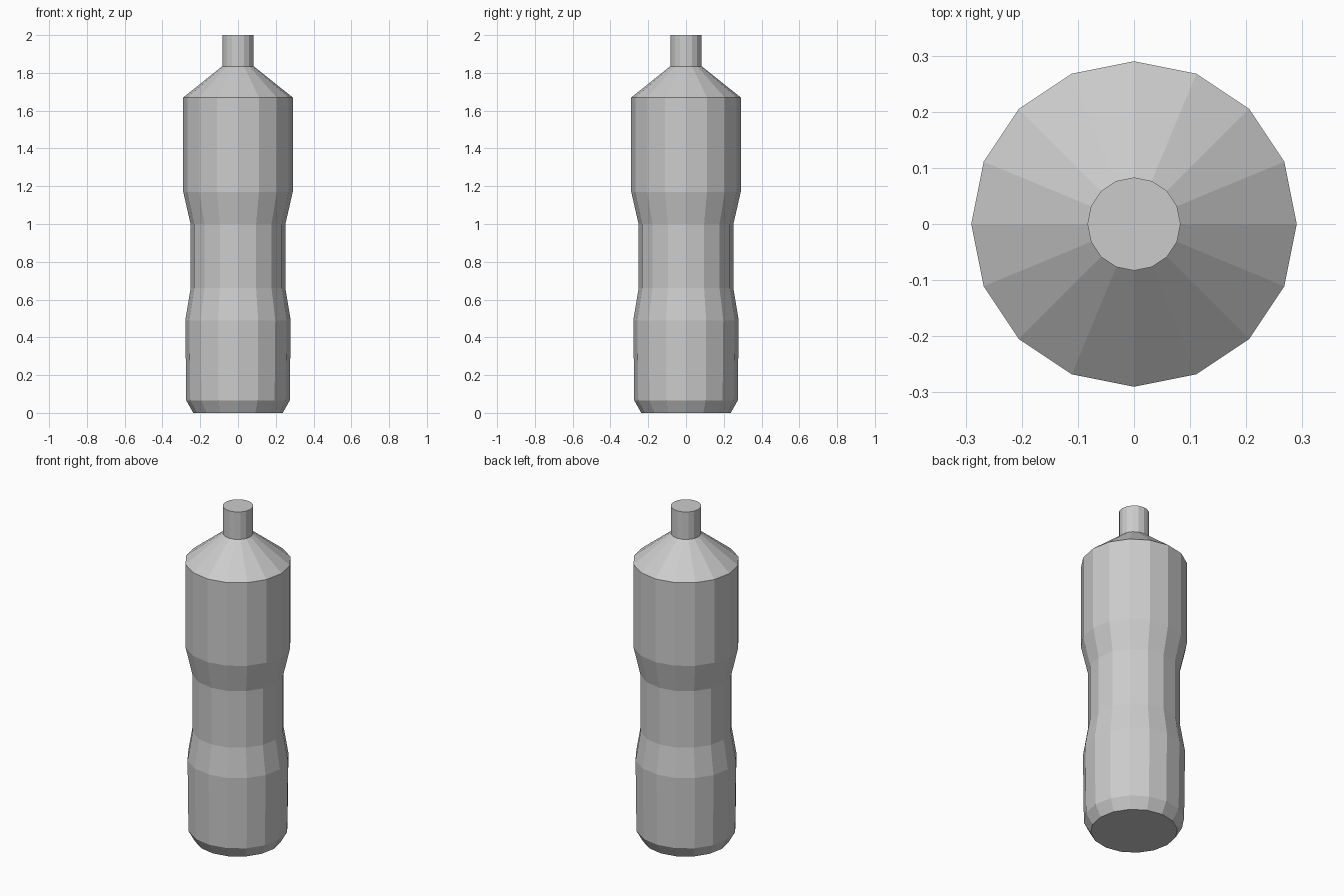
import bpy
import bmesh
from math import cos, sin, tau

SIDES = 16

# Remove the default cube
cube = bpy.data.objects.get("Cube")
if cube:
    bpy.data.objects.remove(cube, do_unlink=True)


def make_material(name, colour):
    mat = bpy.data.materials.new(name)
    mat.use_nodes = True
    mat.diffuse_color = colour
    mat.node_tree.nodes["Principled BSDF"].inputs["Base Color"].default_value = colour
    return mat


def lathe(name, profile, mat):
    """Revolve (radius, height) points around z into a closed, flat-faced solid."""
    bm = bmesh.new()
    rings = []
    for radius, z in profile:
        angles = [tau * i / SIDES for i in range(SIDES)]
        rings.append([bm.verts.new((radius * cos(a), radius * sin(a), z)) for a in angles])
    for low, high in zip(rings, rings[1:]):
        for i in range(SIDES):
            j = (i + 1) % SIDES
            bm.faces.new((low[i], low[j], high[j], high[i]))
    bm.faces.new(reversed(rings[0]))
    bm.faces.new(rings[-1])
    mesh = bpy.data.meshes.new(name)
    bm.to_mesh(mesh)
    bm.free()
    mesh.materials.append(mat)
    obj = bpy.data.objects.new(name, mesh)
    bpy.context.collection.objects.link(obj)
    return obj


grey = make_material("light grey", (0.6, 0.6, 0.6, 1.0))

# Bottle: chamfered foot, lower body, narrow grip, upper body, shoulder, neck
lathe("bottle", [
    (0.237, 0.0),
    (0.274, 0.066),
    (0.279, 0.49),
    (0.251, 0.66),
    (0.251, 1.0),
    (0.29, 1.17),
    (0.29, 1.67),
    (0.083, 1.835),
    (0.083, 2.0),
], grey)
